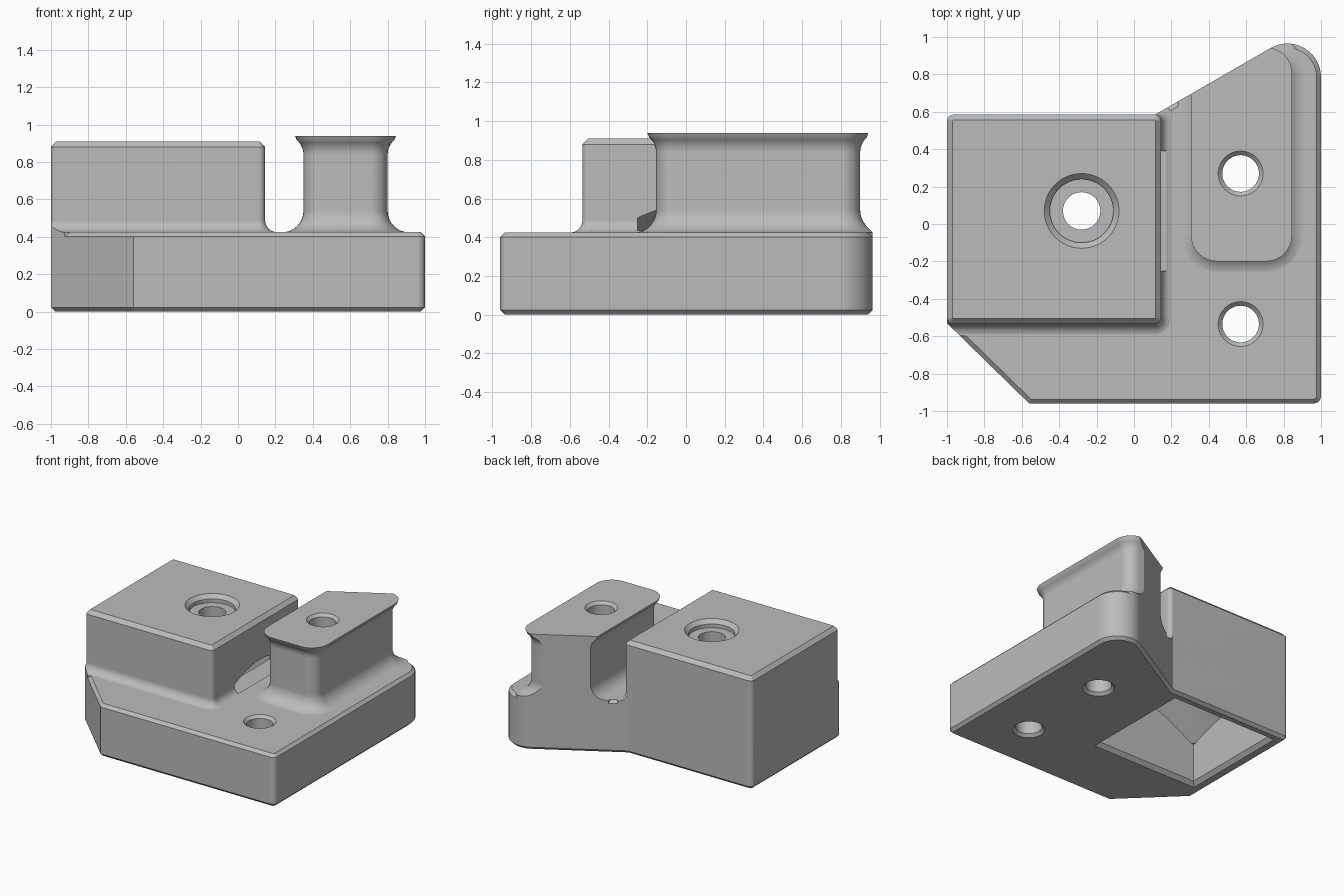
import bpy, bmesh
from math import sin, cos, radians, pi

old = bpy.data.objects.get("Cube")
if old:
    bpy.data.objects.remove(old, do_unlink=True)

grey = bpy.data.materials.new("plain_grey")
grey.use_nodes = True
grey.diffuse_color = (0.5, 0.5, 0.5, 1)
grey.node_tree.nodes["Principled BSDF"].inputs["Base Color"].default_value = (0.5, 0.5, 0.5, 1)


def make_object(name, bm):
    bmesh.ops.remove_doubles(bm, verts=bm.verts, dist=1e-5)
    bmesh.ops.recalc_face_normals(bm, faces=bm.faces)
    mesh = bpy.data.meshes.new(name)
    bm.to_mesh(mesh)
    bm.free()
    mesh.materials.append(grey)
    obj = bpy.data.objects.new(name, mesh)
    bpy.context.collection.objects.link(obj)
    return obj


def ring(core, r, seg):
    """Rectangle (or point) grown outward by r; seg 0 keeps square corners."""
    x0, x1, y0, y1 = core
    pts = []
    for i, (x, y) in enumerate([(x1, y1), (x0, y1), (x0, y0), (x1, y0)]):
        if seg == 0:
            pts.append((x + (r if i in (0, 3) else -r), y + (r if i < 2 else -r)))
        else:
            for k in range(seg + 1):
                a = (i + k / seg) * pi / 2
                pts.append((x + r * cos(a), y + r * sin(a)))
    return pts


def loft(name, core, layers, seg=8):
    """Stack grown rings (z, r) into a closed solid."""
    bm = bmesh.new()
    rows = [[bm.verts.new((x, y, z)) for x, y in ring(core, r, seg)] for z, r in layers]
    n = len(rows[0])
    for a, b in zip(rows, rows[1:]):
        for i in range(n):
            j = (i + 1) % n
            bm.faces.new((a[i], a[j], b[j], b[i]))
    bm.faces.new(rows[0][::-1])
    bm.faces.new(rows[-1])
    return make_object(name, bm)


def prism(name, pts, z0, z1, chamfer=0):
    bm = bmesh.new()
    face = bm.faces.new([bm.verts.new((x, y, z0)) for x, y in pts])
    top = bmesh.ops.extrude_face_region(bm, geom=[face])["geom"]
    for v in top:
        if isinstance(v, bmesh.types.BMVert):
            v.co.z = z1
    bmesh.ops.recalc_face_normals(bm, faces=bm.faces)
    if chamfer:
        rim = [e for e in bm.edges if abs(e.verts[0].co.z - e.verts[1].co.z) < 1e-6]
        bmesh.ops.bevel(bm, geom=rim, offset=chamfer, segments=1, affect="EDGES")
    return make_object(name, bm)


def combine(obj, other, operation):
    mod = obj.modifiers.new("combine", "BOOLEAN")
    mod.operation = operation
    mod.solver = "EXACT"
    mod.object = other
    bpy.context.view_layer.objects.active = obj
    bpy.ops.object.modifier_apply(modifier=mod.name)
    bpy.data.objects.remove(other, do_unlink=True)


def arc(cx, cy, r, a0, a1, n):
    return [(cx + r * cos(radians(a0 + (a1 - a0) * k / n)),
             cy + r * sin(radians(a0 + (a1 - a0) * k / n))) for k in range(n + 1)]


def foot(z, start, r):
    """Concave fillet layers from a wide foot up to the wall."""
    return [(0.3, start + r)] + [
        (z + r - r * cos(pi / 2 * k / 8), start + r - r * sin(pi / 2 * k / 8)) for k in range(9)]


# Base plate outline: clipped front corner, slanted back edge, rounded ear
outline = ([(-1, -0.53), (-0.56, -0.96)] + arc(0.96, -0.92, 0.04, -90, 0, 4)
           + arc(0.82, 0.785, 0.18, 0, 120, 14)
           + [(0.104, 0.58)] + arc(-0.965, 0.55, 0.035, 90, 180, 4))
outline[-6] = (0.113, 0.585)
base = prism("clamp_body", outline, 0, 0.425, 0.023)

# Tall square block with filleted foot and chamfered top
block = loft("block", (-0.965, 0.11, -0.5, 0.55),
             foot(0.424, 0.035, 0.065) + [(0.88, 0.035), (0.91, 0.006)])

# Post with filleted foot and flared top
flare = [(0.84 + 0.1 * sin(radians(a)), 0.095 + 0.1 * (1 - cos(radians(a))))
         for a in range(0, 61, 10)]
flare[-1] = (0.94, 0.14)
post = loft("post", (0.445, 0.705, -0.06, 0.805), foot(0.424, 0.095, 0.115) + flare)

# Trim both uprights to the plate outline, then join
combine(block, post, "UNION")
combine(block, prism("envelope", outline, 0.2, 1.2), "INTERSECT")
combine(base, block, "UNION")

# Underside pocket with conical roof
AXIS = (-0.28, -0.28, 0.07, 0.07)
CONE = [(0.345, 0.74), (0.77, 0.173)]
pocket = loft("pocket", (-0.89, 0.01, -0.375, 0.49),
              [(-0.03, 0.06), (0.03, 0), (1, 0)], seg=0)
combine(pocket, loft("roof", AXIS, [(-0.1, 2), (0.345, 2)] + CONE, 16), "INTERSECT")
combine(base, pocket, "DIFFERENCE")

# Window through the block wall under the same cone
window = loft("window", (-0.2, 0.175, -0.25, 0.39), [(0.428, 0), (1, 0)], seg=0)
combine(window, loft("roof", AXIS, CONE, 16), "INTERSECT")
combine(base, window, "DIFFERENCE")

# Counterbored hole in the block
combine(base, loft("bore", AXIS, [(0.5, 0.1), (0.85, 0.1), (0.85, 0.17),
                                  (0.88, 0.17), (0.94, 0.23)], 12), "DIFFERENCE")

# Chamfered through holes in the post and plate
for y, top in ((0.27, 0.94), (-0.535, 0.425)):
    hole = loft("hole", (0.57, 0.57, y, y), [(-0.03, 0.15), (0.022, 0.098),
                (top - 0.022, 0.098), (top + 0.03, 0.15)], 12)
    combine(base, hole, "DIFFERENCE")

# Smooth fillets, crisp edges
bpy.ops.object.select_all(action="DESELECT")
base.select_set(True)
bpy.context.view_layer.objects.active = base
bpy.ops.object.shade_smooth_by_angle(angle=radians(28))
weighted = base.modifiers.new("weighted_normals", "WEIGHTED_NORMAL")
weighted.keep_sharp = True
